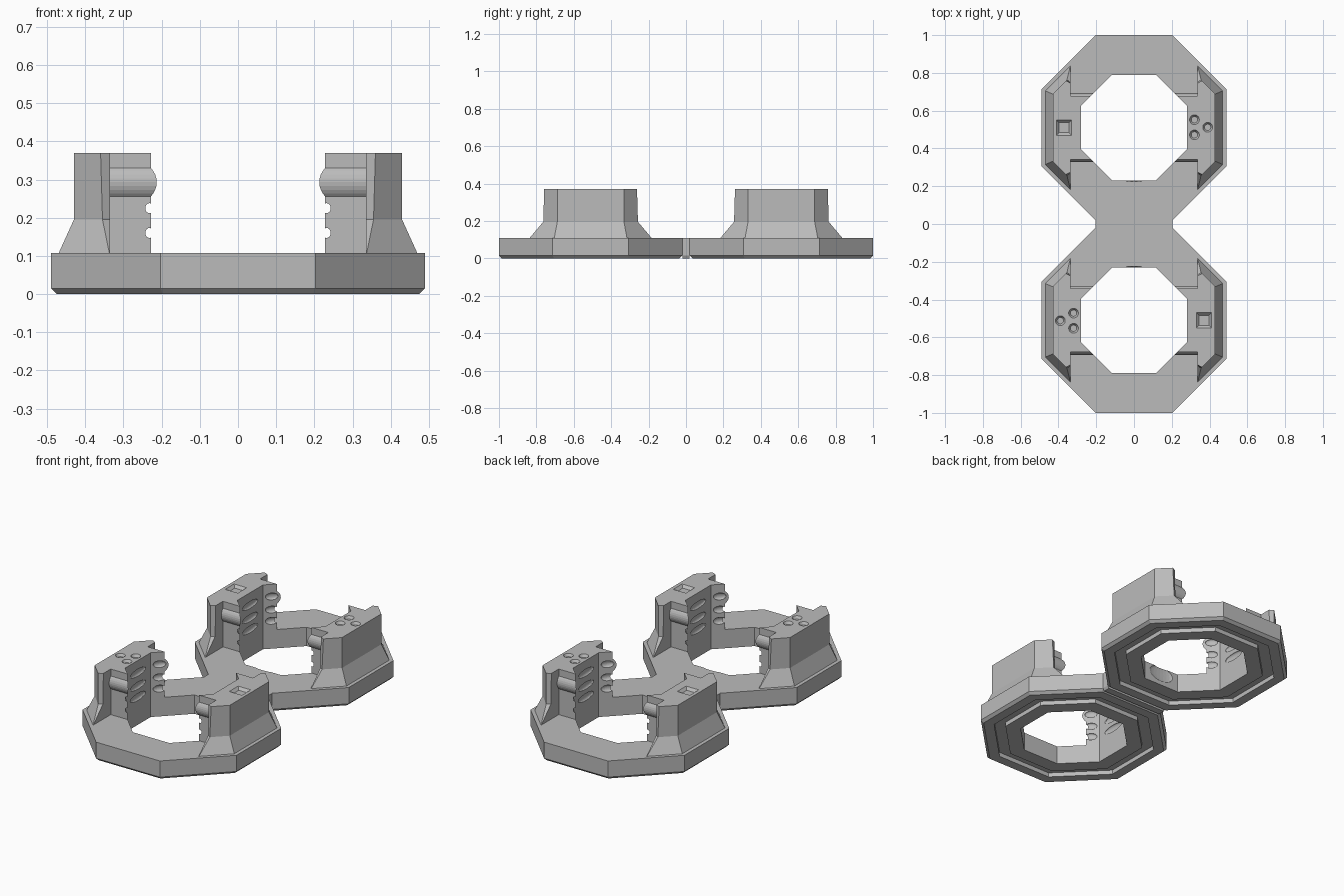
import bpy, bmesh, math
from mathutils import Matrix, Vector

if "Cube" in bpy.data.objects:
    bpy.data.objects.remove(bpy.data.objects["Cube"], do_unlink=True)

grey = bpy.data.materials.new("plain_grey")
grey.use_nodes = True
COL = (0.5, 0.5, 0.5, 1)
grey.diffuse_color = COL
grey.node_tree.nodes["Principled BSDF"].inputs["Base Color"].default_value = COL

TOP, BASE, CY, HOLE = 0.37, 0.108, 0.51, 0.28


def make(name, bm):
    bmesh.ops.recalc_face_normals(bm, faces=bm.faces)
    me = bpy.data.meshes.new(name)
    bm.to_mesh(me)
    bm.free()
    me.materials.append(grey)
    ob = bpy.data.objects.new(name, me)
    bpy.context.collection.objects.link(ob)
    return ob


def loft(bm, loops, closed=False):
    """Skin between equal loops; cap the ends unless the loops form a ring."""
    rows = [[bm.verts.new(p) for p in loop] for loop in loops]
    n = len(rows[0])
    pairs = list(zip(rows, rows[1:])) + ([(rows[-1], rows[0])] if closed else [])
    for a, b in pairs:
        for i in range(n):
            j = (i + 1) % n
            bm.faces.new((a[i], a[j], b[j], b[i]))
    if not closed:
        bm.faces.new(rows[0][::-1])
        bm.faces.new(rows[-1])


def octagon(r, z):
    c = r / math.cos(math.pi / 8)
    return [(c * math.cos((k + 0.5) * math.pi / 4),
             c * math.sin((k + 0.5) * math.pi / 4), z) for k in range(8)]


def boolean(ob, cutter, op="DIFFERENCE"):
    cutter.hide_render = True
    mod = ob.modifiers.new("bool", "BOOLEAN")
    mod.operation, mod.object, mod.solver = op, cutter, "EXACT"
    dg = bpy.context.evaluated_depsgraph_get()
    me = bpy.data.meshes.new_from_object(ob.evaluated_get(dg))
    ob.modifiers.clear()
    ob.data = me
    bpy.data.objects.remove(cutter, do_unlink=True)


def dent(bm, centre, angle, size):
    """Flattened ellipsoid whose thin axis points along the angle."""
    m = Matrix.Translation(centre) @ Matrix.Rotation(angle, 4, "Z") @ Matrix.Diagonal((*size, 1))
    bmesh.ops.create_uvsphere(bm, u_segments=20, v_segments=12, radius=1, matrix=m)


def tower_loop(r, z, edge, shoulder):
    """Outline following the octagon outside, stepped in towards the hole."""
    corner = r * math.tan(math.pi / 8)
    half = [(0.2, 0.168), (0.335, 0.168), (0.335, shoulder),
            (edge, r + corner - edge), (r, corner)]
    return [(x, y, z) for x, y in half] + [(x, -y, z) for x, y in half[::-1]]


def tower(name, square):
    bm = bmesh.new()
    loft(bm, [tower_loop(0.47, BASE - 0.001, 0.337, 0.327),
              tower_loop(0.43, 0.195, 0.355, 0.24),
              tower_loop(0.43, TOP, 0.36, 0.235)])
    ob = make(name, bm)
    # rounded side bosses
    for s in (-1, 1):
        bm = bmesh.new()
        m = Matrix.Translation((0.27, s * 0.13, 0.293)) @ Matrix.Rotation(math.pi / 2, 4, "Y")
        bmesh.ops.create_cone(bm, cap_ends=True, segments=32, radius1=0.053,
                              radius2=0.053, depth=0.14, matrix=m)
        boolean(ob, make("boss", bm), "UNION")
    # inner faces trimmed to the opening
    bm = bmesh.new()
    loft(bm, [octagon(HOLE, 0), octagon(HOLE, 1)])
    boolean(ob, make("trim", bm))
    # grip dents
    bm = bmesh.new()
    for z in (0.16, 0.225, 0.3):
        for s in (-1, 1):
            dent(bm, (0.247, s * 0.149, z), s * math.pi / 4, (0.012, 0.034, 0.02))
        dent(bm, (HOLE, 0, z), 0, (0.01, 0.07, 0.02))
    boolean(ob, make("dents", bm))
    # tapered marks sunk in the top
    bm = bmesh.new()
    if square:
        spots, sides, rad = [(0.37, 0)], 4, 0.057
    else:
        spots, sides, rad = [(0.32, 0.042), (0.32, -0.038), (0.39, 0.002)], 20, 0.026
    for x, y in spots:
        m = Matrix.Translation((x, y, TOP)) @ Matrix.Rotation(math.pi / 4, 4, "Z")
        bmesh.ops.create_cone(bm, cap_ends=True, segments=sides, radius1=rad * 0.65,
                              radius2=rad * 1.35, depth=0.03, matrix=m)
    # keep a four-sided mark aligned with the edges
    if square:
        turn = Vector(bm.verts[:][0].co) - Vector((0.37, 0, TOP))
        a = math.pi / 4 - math.atan2(turn.y, turn.x)
        bmesh.ops.rotate(bm, verts=bm.verts, cent=(0.37, 0, 0), matrix=Matrix.Rotation(a, 3, "Z"))
    boolean(ob, make("marks", bm))
    return ob


# each half is the same, turned half a circle
for label, turn in (("rear", 0), ("front", math.pi)):
    place = Matrix.Rotation(turn, 4, "Z") @ Matrix.Translation((0, CY, 0))

    # octagonal ring with chamfered foot and groove underneath
    profile = [(HOLE, BASE), (0.49, BASE), (0.49, 0.015), (0.475, 0), (0.42, 0),
               (0.42, 0.025), (0.36, 0.025), (0.36, 0), (HOLE, 0)]
    bm = bmesh.new()
    loft(bm, [octagon(r, z) for r, z in profile], closed=True)
    ring = make(label + "_ring", bm)
    bm = bmesh.new()
    dent(bm, (0, -HOLE, 0.07), math.pi / 2, (0.012, 0.08, 0.045))
    boolean(ring, make("ring_dent", bm))

    # pair of holders facing each other
    near = tower(label + "_round_mark_holder", False)
    far = tower(label + "_square_mark_holder", True)
    far.data.transform(Matrix.Rotation(math.pi, 4, "Z"))
    for ob in (ring, near, far):
        ob.data.transform(place)

# bridge between the rings
bm = bmesh.new()
loft(bm, [[(x, y, z) for x, y in ((-w, -0.02), (w, -0.02), (w, 0.02), (-w, 0.02))]
          for w, z in ((0.195, 0), (0.203, 0.015), (0.203, BASE))])
make("bridge", bm)
